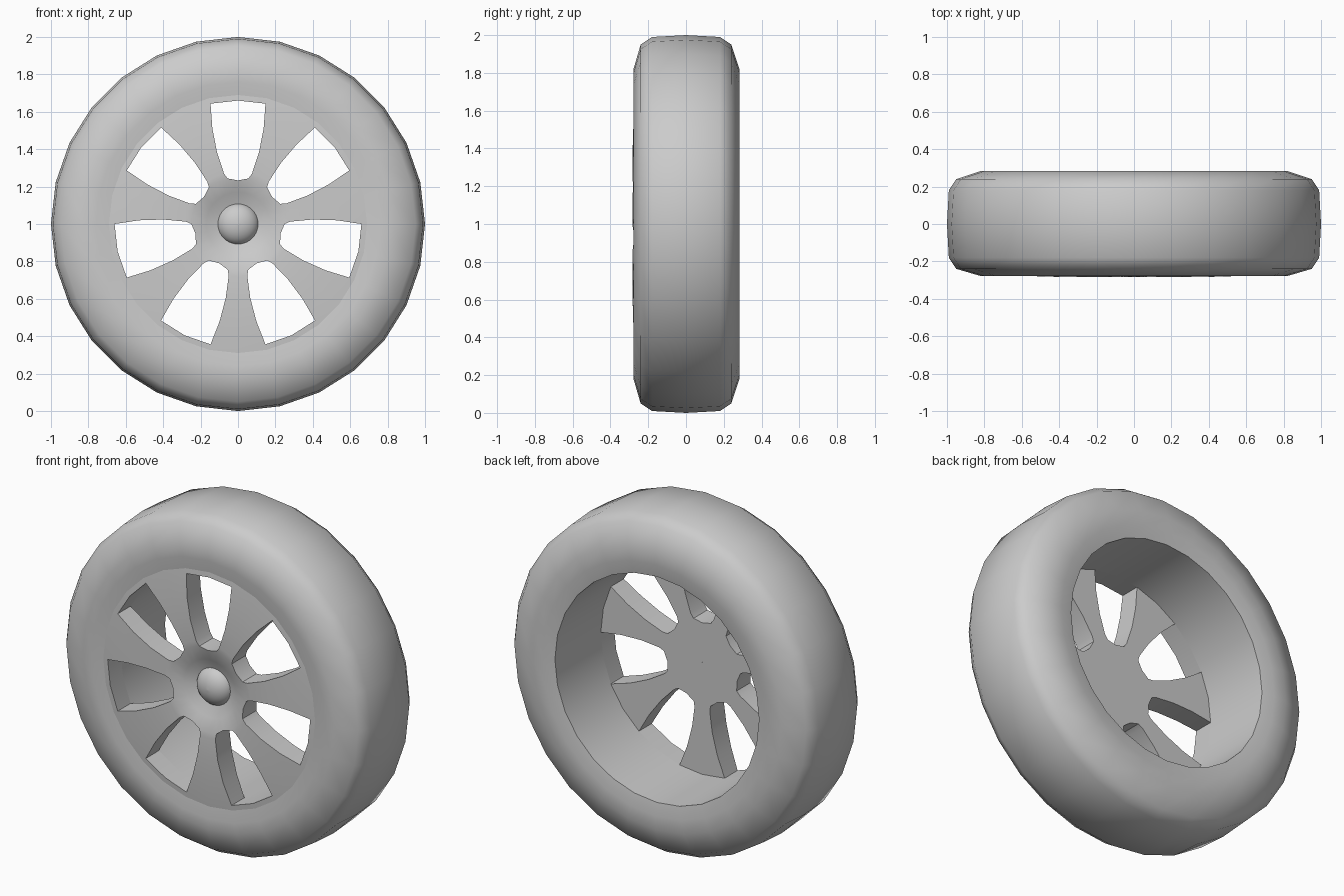
import bpy, bmesh
from math import sin, cos, pi, radians

SIDES = 28          # facets around the wheel
UNITS = 7           # openings around the wheel
STEP = 2 * pi / UNITS

cube = bpy.data.objects.get("Cube")
if cube:
    bpy.data.objects.remove(cube, do_unlink=True)

grey = bpy.data.materials.new("plain grey")
grey.use_nodes = True
grey.diffuse_color = (0.6, 0.6, 0.6, 1)
grey.node_tree.nodes["Principled BSDF"].inputs["Base Color"].default_value = (0.6, 0.6, 0.6, 1)


def polar(r, angle, y):
    """Point around the axle; angle zero points straight up."""
    return (r * sin(angle), y, 1 + r * cos(angle))


def finish(bm, name, sharp):
    bmesh.ops.remove_doubles(bm, verts=bm.verts, dist=1e-5)
    bmesh.ops.recalc_face_normals(bm, faces=bm.faces)
    mesh = bpy.data.meshes.new(name)
    bm.to_mesh(mesh)
    bm.free()
    mesh.materials.append(grey)
    obj = bpy.data.objects.new(name, mesh)
    bpy.context.collection.objects.link(obj)
    bpy.ops.object.select_all(action='DESELECT')
    obj.select_set(True)
    bpy.context.view_layer.objects.active = obj
    bpy.ops.object.shade_smooth_by_angle(angle=radians(sharp))
    return obj


def lathe(name, profile, sides, sharp):
    """Turn (radius, y) points around the axle."""
    bm = bmesh.new()
    rings = [[bm.verts.new(polar(r, 2 * pi * i / sides, y)) for i in range(sides)]
             for r, y in profile]
    for a, b in zip(rings, rings[1:]):
        for i in range(sides):
            j = (i + 1) % sides
            bm.faces.new((a[i], a[j], b[j], b[i]))
    return finish(bm, name, sharp)


# Tyre with the inner barrel
lathe("tyre", [(0.69, -0.268), (0.76, -0.276), (0.82, -0.278), (0.95, -0.24), (0.99, -0.18),
               (1.0, 0), (0.99, 0.18), (0.95, 0.24), (0.82, 0.283), (0.74, 0.283),
               (0.665, 0.27), (0.66, -0.15)], SIDES, 60)

# Spoked disc: rows of radius, front depth and half angle of the opening
ROWS = [(0.001, -0.215, 12.86), (0.11, -0.225, 12.86), (0.17, -0.258, 12.86),
        (0.25, -0.279, 13), (0.28, -0.282, 15.5), (0.40, -0.283, 16.3),
        (0.53, -0.279, 15), (0.66, -0.27, 12.86), (0.692, -0.267, 12.86)]
OPEN_START, OPEN_END = 3, 7
BACK = -0.15

bm = bmesh.new()
grid = []
for k, (r, y, half) in enumerate(ROWS):
    ring = []
    for u in range(UNITS):
        for c, offset in enumerate((0, radians(half), STEP / 2, STEP - radians(half))):
            rad = 0.233 if k == OPEN_START and c == 0 else r
            ring.append(bm.verts.new(polar(rad, u * STEP + offset, y)))
    grid.append(ring)
for k in range(len(ROWS) - 1):
    for i in range(SIDES):
        in_opening = i % 4 in (0, 3) and OPEN_START <= k < OPEN_END
        if not in_opening:
            j = (i + 1) % SIDES
            bm.faces.new((grid[k][i], grid[k][j], grid[k + 1][j], grid[k + 1][i]))
loose = [v for v in bm.verts if not v.link_faces]
bmesh.ops.delete(bm, geom=loose, context='VERTS')

# Give the disc its thickness and a flat back
made = bmesh.ops.extrude_face_region(bm, geom=bm.faces[:], use_keep_orig=True)
for v in made["geom"]:
    if isinstance(v, bmesh.types.BMVert):
        v.co.y = BACK
finish(bm, "spoked_disc", 40)

# Domed hub cap
STACK = 8
dome = [(max(0.112 * cos(pi / 2 * i / STACK), 0.0005), -0.205 - 0.078 * sin(pi / 2 * i / STACK))
        for i in range(STACK + 1)]
lathe("hub_cap", dome, SIDES, 60)
